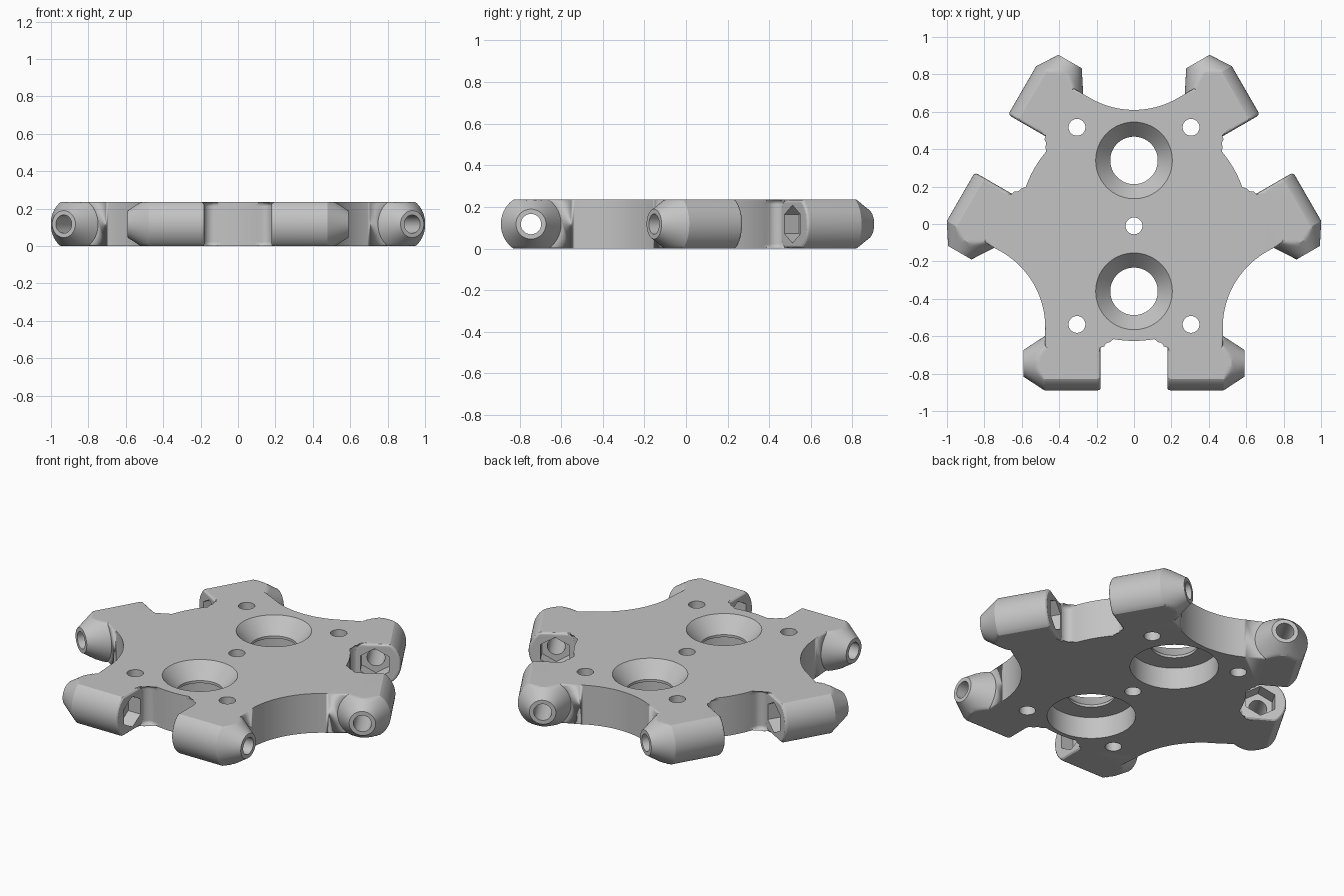
import bpy, bmesh, math
from mathutils import Matrix, Vector

old = bpy.data.objects.get("Cube")
if old:
    bpy.data.objects.remove(old, do_unlink=True)

HEIGHT = 0.235
MID = HEIGHT / 2
AXIS_Y = -0.735          # barrel axis, measured from the hub centre
BARREL_R = 0.145

grey = bpy.data.materials.new("grey_plastic")
grey.use_nodes = True
grey.diffuse_color = (0.55, 0.55, 0.55, 1)
grey.node_tree.nodes["Principled BSDF"].inputs["Base Color"].default_value = (0.55, 0.55, 0.55, 1)


def make_object(name, bm):
    bmesh.ops.recalc_face_normals(bm, faces=bm.faces[:])
    mesh = bpy.data.meshes.new(name)
    bm.to_mesh(mesh)
    bm.free()
    obj = bpy.data.objects.new(name, mesh)
    bpy.context.collection.objects.link(obj)
    mesh.materials.append(grey)
    return obj


def spin_z(turn):
    return Matrix.Rotation(turn * math.tau / 3, 4, 'Z')


def loft(bm, rings):
    """Skin a list of closed rings and cap both ends."""
    loops = [[bm.verts.new(p) for p in ring] for ring in rings]
    n = len(loops[0])
    for a, b in zip(loops, loops[1:]):
        for i in range(n):
            j = (i + 1) % n
            bm.faces.new((a[i], a[j], b[j], b[i]))
    bm.faces.new(loops[0][::-1])
    bm.faces.new(loops[-1])


def barrel_rings(profile, sides, matrix, mirror):
    """Rings along x; profile holds (x, radius, half height limit)."""
    rings = []
    for x, r, limit in profile:
        ring = []
        for i in range(sides):
            a = math.tau * i / sides
            z = max(-limit, min(limit, r * math.cos(a)))
            ring.append(matrix @ Vector((x * mirror, AXIS_Y + r * math.sin(a), MID + z)))
        rings.append(ring)
    return rings


def six_barrels(name, profile, sides):
    bm = bmesh.new()
    for turn in range(3):
        for mirror in (1, -1):
            loft(bm, barrel_rings(profile, sides, spin_z(turn), mirror))
    return make_object(name, bm)


def add_bore(bm, x, y, profile, sides=64):
    """Upright turned cutter; profile holds (z, radius)."""
    loft(bm, [[Vector((x + r * math.cos(math.tau * i / sides),
                       y + r * math.sin(math.tau * i / sides), z))
               for i in range(sides)] for z, r in profile])


def arc(cx, cy, r, start, end, steps):
    return [Vector((cx + r * math.cos(math.radians(start + (end - start) * i / steps)),
                    cy + r * math.sin(math.radians(start + (end - start) * i / steps)), 0))
            for i in range(steps + 1)]


# Plate outline: notch, arm and scooped side, repeated three times
half = math.degrees(math.asin(0.13 / 0.615))
scoop = Vector((1.085 * math.cos(math.radians(30)), -1.085 / 2, 0))
sector = arc(0, 0, 0.615, -90 - half, -90 + half, 12)
sector += arc(0.132, -0.651, 0.05, 90, 0, 8)[1:]
sector += [Vector((0.182, AXIS_Y, 0)), Vector((0.475, AXIS_Y, 0))]
sector += arc(scoop.x, scoop.y, 0.465, 180, 120, 28)
fillet = [Vector((-p.x, p.y, 0)) for p in reversed(arc(0.132, -0.651, 0.05, 90, 0, 8)[1:])]
sector = [Vector((-0.475, AXIS_Y, 0)), Vector((-0.182, AXIS_Y, 0))] + fillet + sector
outline = [spin_z(t) @ p for t in range(3) for p in sector]

bm = bmesh.new()
up = Vector((0, 0, HEIGHT))
loft(bm, [outline, [p + up for p in outline]])
rims = [e for e in bm.edges if abs(e.verts[0].co.z - e.verts[1].co.z) < 0.001]
bmesh.ops.bevel(bm, geom=rims, offset=0.022, segments=4, profile=0.5, affect='EDGES')
for v in bm.verts:       # keep the flats exactly level
    if abs(v.co.z) < 1e-4:
        v.co.z = 0
    elif abs(v.co.z - HEIGHT) < 1e-4:
        v.co.z = HEIGHT
plate = make_object("hub_plate", bm)

# Rod barrels with a rounded inner end, flattened top and bottom, tapered tip
profile = [(0.178 + 0.018 * (1 - math.sin(a)), BARREL_R - 0.018 * (1 - math.cos(a)),
            MID - 0.018 * (1 - math.cos(a)))
           for a in (math.pi / 2, math.pi / 3, math.pi / 6, 0)]
for i in range(9):
    t = i / 8
    profile.append((0.478 + 0.112 * t, BARREL_R - 0.073 * t, MID))
barrels = six_barrels("rod_barrels", profile, 72)

# Cutters: nut pockets, rod holes, upright holes
pockets = six_barrels("nut_pocket_cutter", [(0.165, 0.091, 1), (0.26, 0.091, 1)], 6)
rod_holes = six_barrels("rod_hole_cutter", [(0.15, 0.049, 1), (0.63, 0.049, 1)], 32)
bm = bmesh.new()
for y in (0.35, -0.35):
    add_bore(bm, 0, y, [(-0.05, 0.24), (0.13, 0.24), (0.13, 0.127),
                        (0.145, 0.127), (HEIGHT, 0.205), (0.3, 0.205)])
small = [(-0.05, 0.045), (0.3, 0.045)]
add_bore(bm, 0, 0, small, 32)
for x in (0.305, -0.305):
    for y in (0.527, -0.527):
        add_bore(bm, x, y, small, 32)
upright = make_object("upright_hole_cutter", bm)

# Join and cut
bpy.ops.object.select_all(action='DESELECT')
bpy.context.view_layer.objects.active = plate
plate.select_set(True)
for tool, operation in ((barrels, 'UNION'), (pockets, 'DIFFERENCE'),
                        (rod_holes, 'DIFFERENCE'), (upright, 'DIFFERENCE')):
    tool.hide_render = True
    mod = plate.modifiers.new(tool.name, 'BOOLEAN')
    mod.operation = operation
    mod.solver = 'EXACT'
    mod.object = tool
    bpy.ops.object.modifier_apply(modifier=mod.name)
    bpy.data.objects.remove(tool, do_unlink=True)

# Smooth curved walls, crisp flats
plate.location.y = -0.01
bpy.ops.object.shade_smooth_by_angle(angle=math.radians(28))
weighted = plate.modifiers.new("even_normals", 'WEIGHTED_NORMAL')
weighted.keep_sharp = True
